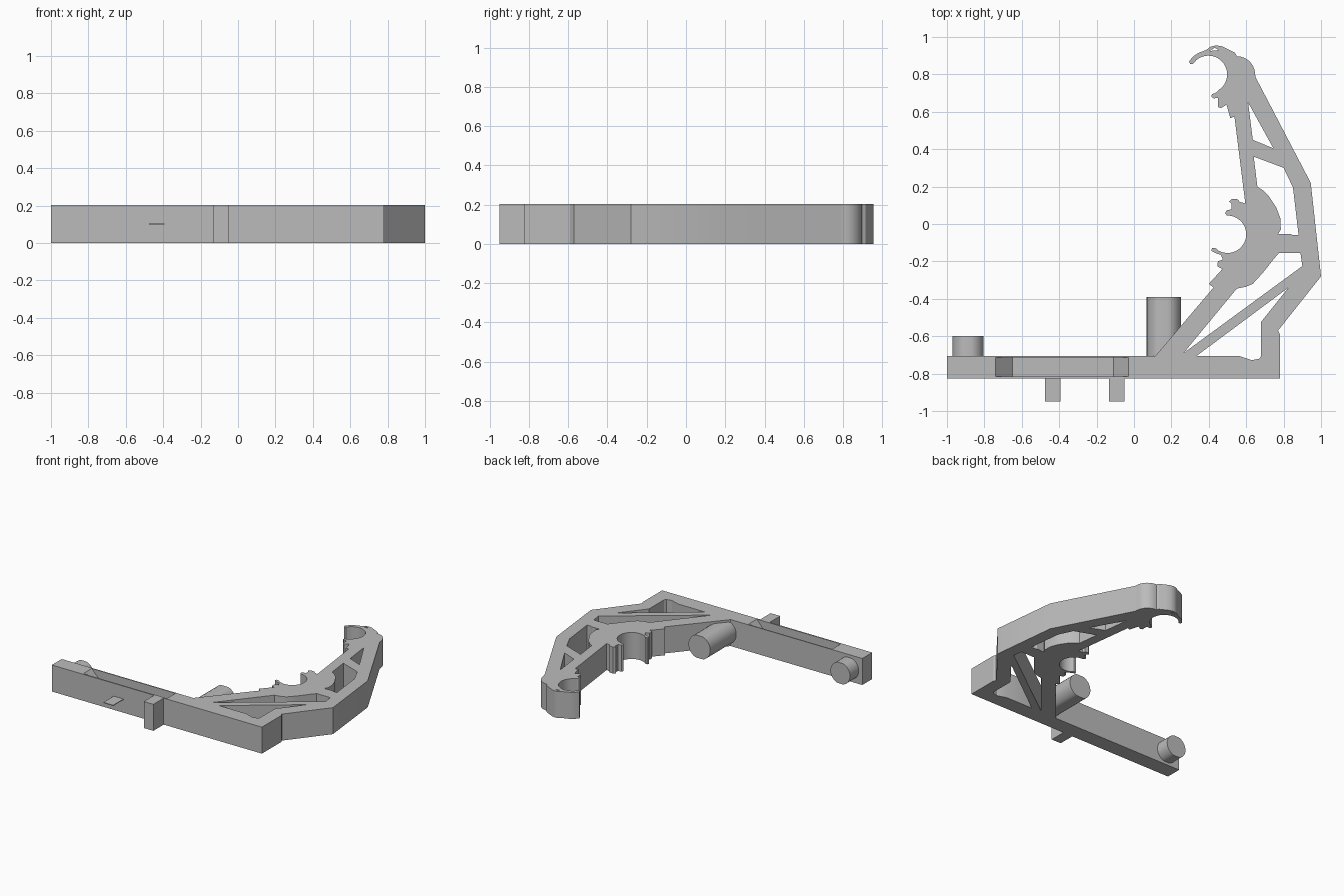
import bpy, bmesh, math

if "Cube" in bpy.data.objects:
    bpy.data.objects.remove(bpy.data.objects["Cube"])

H = 0.203  # height of the flat frame

gray = bpy.data.materials.new("plain gray")
gray.diffuse_color = (0.5, 0.5, 0.5, 1)
gray.use_nodes = True
gray.node_tree.nodes["Principled BSDF"].inputs["Base Color"].default_value = gray.diffuse_color


def arc(cx, cy, r, a0, a1, n=16):
    """Points on a circle from angle a0 to a1 in degrees."""
    angles = [math.radians(a0 + (a1 - a0) * i / n) for i in range(n + 1)]
    return [(cx + r * math.cos(a), cy + r * math.sin(a)) for a in angles]


def plate(name, loops, z0, z1):
    """Extruded outline; every loop after the first is a hole."""
    curve = bpy.data.curves.new(name, 'CURVE')
    curve.dimensions = '2D'
    curve.fill_mode = 'BOTH'
    curve.extrude = (z1 - z0) / 2
    for pts in loops:
        s = curve.splines.new('POLY')
        s.points.add(len(pts) - 1)
        for p, (x, y) in zip(s.points, pts):
            p.co = (x, y, 0, 1)
        s.use_cyclic_u = True
    ob = bpy.data.objects.new(name, curve)
    bpy.context.collection.objects.link(ob)
    bpy.ops.object.select_all(action='DESELECT')
    bpy.context.view_layer.objects.active = ob
    ob.select_set(True)
    bpy.ops.object.convert(target='MESH')
    ob = bpy.context.object
    bm = bmesh.new()
    bm.from_mesh(ob.data)
    bmesh.ops.remove_doubles(bm, verts=bm.verts, dist=1e-5)
    bmesh.ops.translate(bm, verts=bm.verts, vec=(0, 0, (z0 + z1) / 2))
    bmesh.ops.recalc_face_normals(bm, faces=bm.faces)
    bm.to_mesh(ob.data)
    bm.free()
    ob.data.materials.clear()
    ob.data.materials.append(gray)
    return ob


def prism(name, profile, y0, y1):
    """Profile in x and z, extruded along y."""
    bm = bmesh.new()
    face = bm.faces.new([bm.verts.new((x, y0, z)) for x, z in profile])
    ext = bmesh.ops.extrude_face_region(bm, geom=[face])
    moved = [v for v in ext['geom'] if isinstance(v, bmesh.types.BMVert)]
    bmesh.ops.translate(bm, verts=moved, vec=(0, y1 - y0, 0))
    bmesh.ops.recalc_face_normals(bm, faces=bm.faces)
    me = bpy.data.meshes.new(name)
    bm.to_mesh(me)
    bm.free()
    ob = bpy.data.objects.new(name, me)
    bpy.context.collection.objects.link(ob)
    me.materials.append(gray)
    return ob


def smooth(ob):
    bpy.ops.object.select_all(action='DESELECT')
    bpy.context.view_layer.objects.active = ob
    ob.select_set(True)
    bpy.ops.object.shade_smooth_by_angle(angle=math.radians(25))


# Outer edge: base bar, bent back and top knob
back = [(-1, -.825), (.78, -.825), (.78, -.59), (.77, -.57), (1, -.28),
        (.945, .22), (.65, .785)]
knob = arc(.55, .80, .097, 5, 90, 8)
hook = [(.54, .915), (.50, .935), (.47, .95), (.44, .955), (.41, .948), (.385, .93),
        (.345, .915), (.315, .895), (.295, .87), (.30, .855), (.315, .855)]
# Upper clip and its lower lip
upper_clip = arc(.398, .80, .10, 130, -55, 20)
upper_lip = [(.435, .70), (.418, .695), (.413, .682), (.425, .672), (.448, .673),
             (.45, .625), (.465, .62), (.495, .638), (.515, .565), (.537, .575)]
# Lower clip with lips on both sides
lower_lip_a = [(.595, .11), (.565, .118), (.555, .132), (.525, .135), (.508, .12),
               (.522, .108), (.52, .078), (.495, .073), (.487, .058)]
lower_clip = arc(.50, -.055, .10, 92, -120, 22)
lower_lip_b = [(.435, -.128), (.418, -.127), (.413, -.143), (.435, -.155), (.465, -.165),
               (.475, -.19), (.448, -.20), (.447, -.228), (.473, -.24), (.40, -.32),
               (.425, -.34), (.115, -.705), (-1, -.705)]
outline = (back + knob + hook + upper_clip + upper_lip
           + lower_lip_a + lower_clip + lower_lip_b)

# Openings between the struts
top_opening = [(.61, .65), (.745, .405), (.635, .45)]
middle_opening = [(.64, .36), (.80, .30), (.85, .195), (.88, -.06), (.85, -.06),
                  (.835, -.053), (.77, -.055), (.785, -.03), (.783, .03),
                  (.76, .09), (.72, .15), (.69, .18), (.66, .198)]
brace_opening = [(.775, -.155), (.89, -.155), (.90, -.225), (.265, -.69), (.55, -.345),
                 (.60, -.335), (.635, -.32), (.69, -.26), (.745, -.19)]
corner_opening = [(.335, -.705), (.826, -.34), (.68, -.523), (.68, -.705),
                  (.67, -.72), (.63, -.728), (.56, -.705)]
hook_opening = [(.405, .925), (.43, .942), (.455, .93)]
frame = plate("frame", [outline, top_opening, middle_opening, brace_opening,
                        corner_opening, hook_opening], 0, H)

# Recess with sloping ends in the top of the base bar
cutter = prism("recess_cutter", [(-.74, H), (-.65, .11), (-.11, .11), (-.03, H),
                                 (-.03, .25), (-.74, .25)], -.815, -.713)
cutter.hide_render = True
cutter.hide_set(True)
cut = frame.modifiers.new("recess", 'BOOLEAN')
cut.operation = 'DIFFERENCE'
cut.solver = 'EXACT'
cut.object = cutter
bpy.context.view_layer.objects.active = frame
bpy.ops.object.modifier_apply(modifier=cut.name)
bpy.data.objects.remove(cutter)
smooth(frame)

# Round pegs with slightly flattened top and bottom
for name, x, r, flat, y1 in (("long_peg", .16, .092, .086, -.39),
                             ("short_peg", -.887, .083, .08, -.60)):
    ring = [(px, .1 + max(-flat, min(flat, pz)))
            for px, pz in arc(x, 0, r, 0, 348.75, 31)]
    smooth(prism(name, ring, -.71, y1))

# Front tabs: one full height, one thin
for name, x0, x1, z0, z1 in (("tall_tab", -.133, -.052, 0, H),
                             ("thin_tab", -.475, -.392, .10, .105)):
    prism(name, [(x0, z0), (x1, z0), (x1, z1), (x0, z1)], -.95, -.82)
